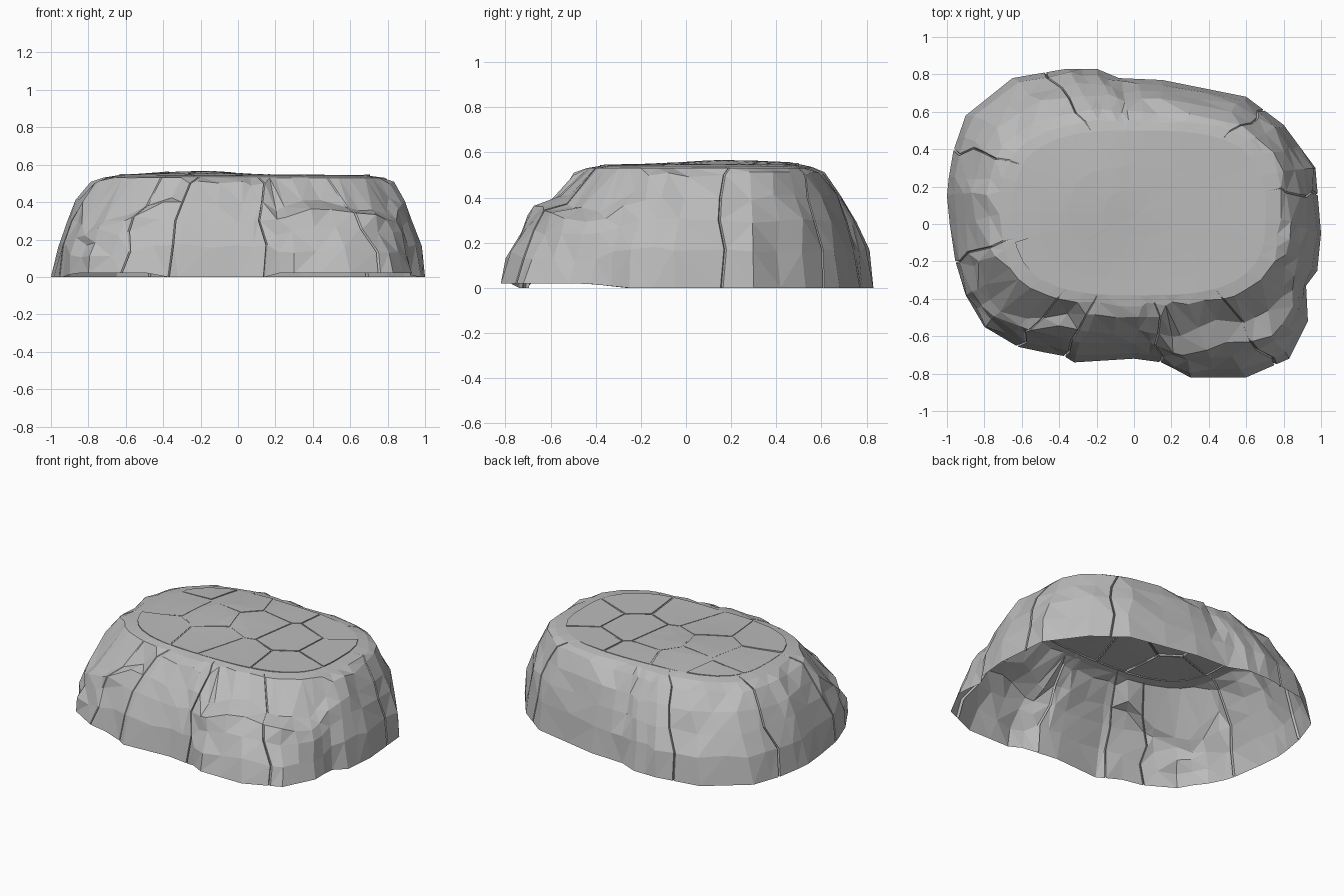
import bpy, bmesh, math, random
from mathutils import Vector

random.seed(4)
if "Cube" in bpy.data.objects:
    bpy.data.objects.remove(bpy.data.objects["Cube"])

stone = bpy.data.materials.new("grey stone")
stone.use_nodes = True
GREY = (0.5, 0.5, 0.5, 1)
stone.diffuse_color = GREY
stone.node_tree.nodes["Principled BSDF"].inputs["Base Color"].default_value = GREY

# Footprint of the boulder, counter-clockwise
FOOT = [(1, -.05), (.97, .3), (.8, .53), (.6, .68), (.15, .77), (-.08, .78), (-.2, .83),
        (-.36, .83), (-.65, .78), (-.9, .58), (-.98, .35), (-1, .15), (-.97, -.15),
        (-.9, -.38), (-.8, -.55), (-.58, -.68), (-.4, -.69), (-.32, -.74), (0, -.72),
        (.15, -.74), (.3, -.82), (.6, -.82), (.83, -.72), (.93, -.52), (.92, -.33), (.98, -.25)]
# Flank profile as (share of the way from footprint to crown, height)
PLAIN = [(0, 0), (.1, .17), (.3, .3), (.5, .4), (.78, .5), (1, .535)]
# Sloping front shelves: (x, height, share at outer lip, share at inner corner)
SHELVES = [[(-.92, .2, .12, .25), (-.4, .43, .55, .85)],
           [(.18, .3, .25, .5), (.55, .38, .45, .78), (.94, .3, .3, .55)]]
CROWN_SCALES = [.9, .72, .5, .25]
CENTRE = Vector((.03, .06))
CROWN = len(PLAIN) - 1
TAU = math.tau


def foot_point(a):
    """Cast a ray from the middle onto the footprint."""
    d = Vector((math.cos(a), math.sin(a)))
    for i, p in enumerate(FOOT):
        p, q = Vector(p), Vector(FOOT[(i + 1) % len(FOOT)])
        e = q - p
        den = d.cross(e)
        if abs(den) > 1e-9:
            r, s = p.cross(e) / den, p.cross(d) / den
            if r > 0 and -1e-6 <= s <= 1 + 1e-6:
                return d * r
    return d


def crown_point(a):
    """Rounded-rectangle edge of the flat top."""
    c, s = math.cos(a), math.sin(a)
    r = (abs(c / .75) ** 3 + abs(s / .49) ** 3) ** (-1 / 3)
    return CENTRE + Vector((c, s)) * r


def flank(p, level):
    """Share and height of a flank ring, blended into the shelves at the front."""
    t, z = PLAIN[level]
    weight = min(1, max(0, (-.25 - p.y) / .2))
    for shelf in SHELVES:
        for a, b in zip(shelf, shelf[1:]):
            if a[0] <= p.x < b[0]:
                k = (p.x - a[0]) / (b[0] - a[0])
                h, lip, back = (u + (v - u) * k for u, v in zip(a[1:], b[1:]))
                st, sz = [(0, .02), (lip * .25, h * .4), (lip * .7, h * .75),
                          (lip, h), (back, h + .04), (1, .53)][level]
                t, z = t + (st - t) * weight, z + (sz - z) * weight
    return t, z


def top_height(p):
    return .54 + .025 * math.exp(-((p.x + .22) ** 2 + (p.y - .2) ** 2) / .09)


# Columns: regular ones plus narrow triples that form cracks down the flanks
cracks = [.16, .72, 2.1, 2.75, 3.35, 3.95, 4.23, 4.9, 5.5]
marks = sorted(math.atan2(y, x) % TAU for x, y in FOOT)
columns = []
for a in sorted(marks + [(a + b) / 2 for a, b in zip(marks, marks[1:])]):
    clear_of_cracks = min(abs(a - c) for c in cracks) > .06
    if clear_of_cracks and (not columns or a - columns[-1][0] > .05):
        columns.append((a, ""))
for c in cracks:
    columns += [(c - .006, "first lip"), (c, "bottom"), (c + .006, "last lip")]
columns.sort()

bm = bmesh.new()
rings = []
for level in range(len(PLAIN) + len(CROWN_SCALES)):
    ring = []
    sway = .025 * (-1) ** (level // 2) if level else 0
    for a, role in columns:
        foot, crown = foot_point(a + (sway if role else 0)), crown_point(a)
        # The three columns of a crack share one jog so its walls stay parallel
        if role in ("", "first lip"):
            jog = Vector((random.uniform(-.012, .012), random.uniform(-.012, .012)))
        if level <= CROWN:
            t, z = flank(foot, level)
            p = foot.lerp(crown, t)
            if level:
                p += jog
            if 0 < level < CROWN and not role:
                z += random.uniform(-.014, .014)
            if level == CROWN:
                z = top_height(p) - .01
            if role == "bottom":
                p -= p.normalized() * .014
        else:
            p = CENTRE + (crown - CENTRE) * CROWN_SCALES[level - CROWN - 1]
            z = top_height(p)
        ring.append(bm.verts.new((p.x, p.y, z)))
    rings.append(ring)

n = len(columns)
top_faces = []
for level, (low, high) in enumerate(zip(rings, rings[1:])):
    for i in range(n):
        j = (i + 1) % n
        f = bm.faces.new((low[i], low[j], high[j], high[i]))
        if level > CROWN:
            top_faces.append(f)
hub = bm.verts.new((CENTRE.x, CENTRE.y, top_height(CENTRE)))
for i in range(n):
    top_faces.append(bm.faces.new((rings[-1][i], rings[-1][(i + 1) % n], hub)))


def add_object(mesh_data, name):
    mesh = bpy.data.meshes.new(name)
    mesh_data.to_mesh(mesh)
    mesh_data.free()
    mesh.materials.append(stone)
    obj = bpy.data.objects.new(name, mesh)
    bpy.context.collection.objects.link(obj)


# Keep a copy of the top skin for the slabs, then finish the hollow boulder
bm.faces.index_update()
keep = {f.index for f in top_faces}
top = bm.copy()
bmesh.ops.delete(top, geom=[f for f in top.faces if f.index not in keep], context='FACES')
bmesh.ops.triangulate(bm, faces=bm.faces[:], quad_method='SHORT_EDGE')
add_object(bm, "boulder_shell")

# Cracked slabs on the top: one cell around each seed, with narrow gaps between
seeds = [Vector((x, y, 0)) for x, y in
         [(-.5, .42), (-.2, .36), (.08, .45), (.42, .42), (-.52, .12), (-.24, .08),
          (.04, .16), (.3, .12), (.62, .1), (-.42, -.2), (-.1, -.16), (.16, -.24), (.5, -.2)]]
for number, seed in enumerate(seeds):
    cell = top.copy()
    for other in seeds:
        if other is seed:
            continue
        away = (other - seed).normalized()
        bmesh.ops.bisect_plane(cell, geom=cell.verts[:] + cell.edges[:] + cell.faces[:],
                               plane_co=(seed + other) / 2 - away * .005,
                               plane_no=away, clear_outer=True)
    # Lift and tilt each slab slightly, then drop a skirt around its rim
    lift, tilt = random.uniform(.001, .006), random.uniform(-.02, .02)
    for v in cell.verts:
        v.co.z += lift + tilt * (v.co.x - seed.x)
    rim = [e for e in cell.edges if e.is_boundary]
    skirt = bmesh.ops.extrude_edge_only(cell, edges=rim)["geom"]
    bmesh.ops.translate(cell, vec=(0, 0, -.012),
                        verts=[v for v in skirt if isinstance(v, bmesh.types.BMVert)])
    bmesh.ops.recalc_face_normals(cell, faces=cell.faces[:])
    add_object(cell, f"top_slab_{number + 1}")
top.free()
